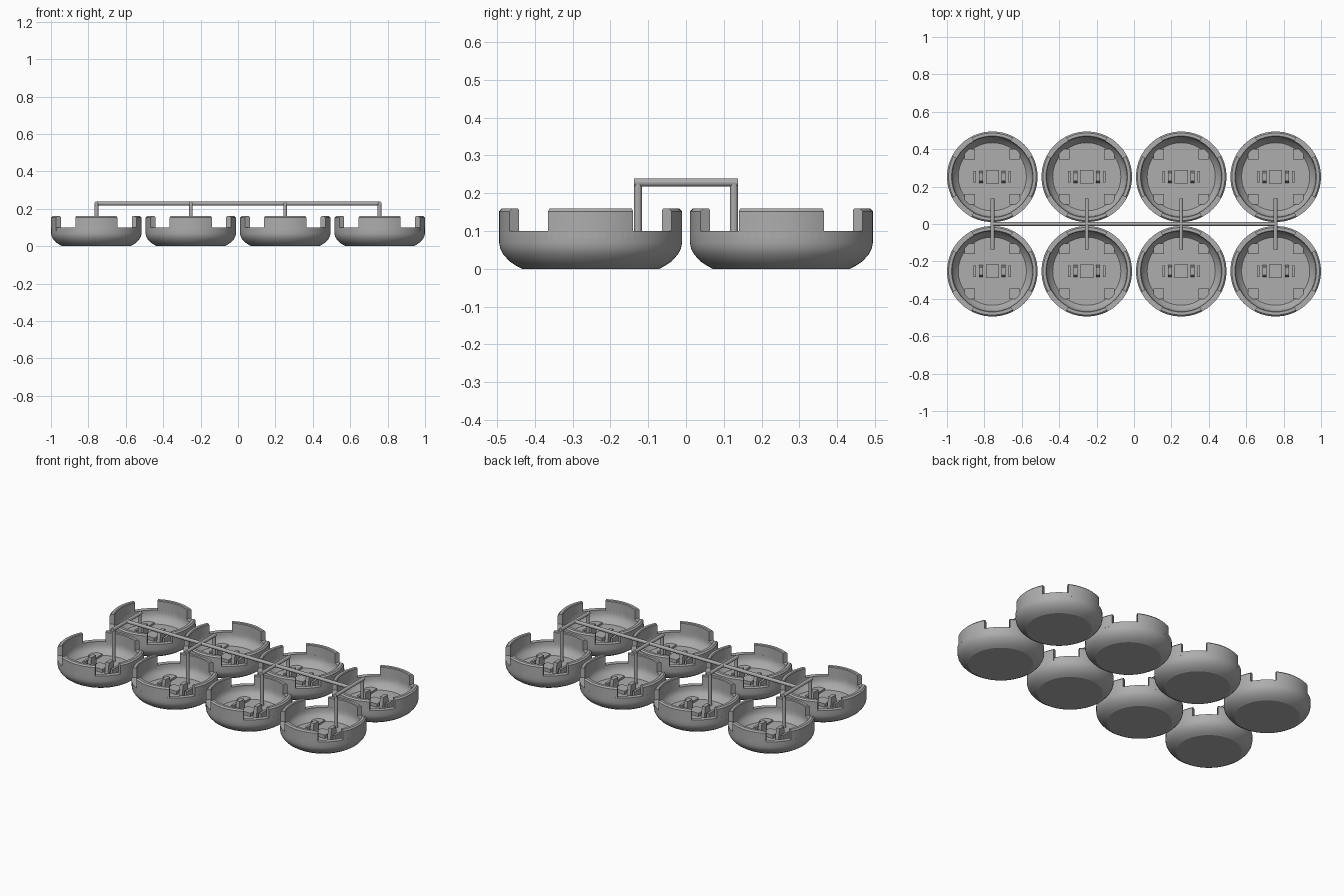
import bpy, bmesh
from math import cos, sin, radians, pi
from mathutils import Matrix, Vector

cube = bpy.data.objects.get("Cube")
if cube:
    bpy.data.objects.remove(cube, do_unlink=True)

grey = bpy.data.materials.new("plain grey")
grey.use_nodes = True
GREY = (0.42, 0.42, 0.42, 1)
grey.diffuse_color = GREY
grey.node_tree.nodes["Principled BSDF"].inputs["Base Color"].default_value = GREY

PITCH = 0.505
R_OUT, R_IN, FLOOR, RIM, TOP = 0.242, 0.214, 0.03, 0.10, 0.16


def add_box(bm, centre, size):
    m = Matrix.Translation(centre) @ Matrix.Diagonal((*size, 1))
    return bmesh.ops.create_cube(bm, size=1, matrix=m)["verts"]


def add_rod(bm, a, b, radius):
    a, b = Vector(a), Vector(b)
    d = b - a
    m = Matrix.Translation((a + b) / 2) @ d.to_track_quat("Z", "Y").to_matrix().to_4x4()
    bmesh.ops.create_cone(bm, cap_ends=True, segments=12, radius1=radius,
                          radius2=radius, depth=d.length, matrix=m)


def finish(bm, name):
    bmesh.ops.recalc_face_normals(bm, faces=bm.faces)
    mesh = bpy.data.meshes.new(name)
    bm.to_mesh(mesh)
    bm.free()
    mesh.materials.append(grey)
    return mesh


def place(name, mesh, location=(0, 0, 0)):
    ob = bpy.data.objects.new(name, mesh)
    ob.location = location
    bpy.context.collection.objects.link(ob)
    return ob


def smooth(ob):
    bpy.ops.object.select_all(action="DESELECT")
    ob.select_set(True)
    bpy.context.view_layer.objects.active = ob
    bpy.ops.object.shade_smooth_by_angle(angle=radians(25))


# Shallow bowl with a rounded underside and a sloped inner wall
def bowl_mesh():
    bm = bmesh.new()
    profile = [(0, 0), (0.182, 0), (0.197, 0.008), (0.215, 0.02), (0.231, 0.038),
               (0.239, 0.053), (R_OUT, 0.068), (R_OUT, RIM), (R_IN, RIM),
               (R_IN, 0.075), (0.205, 0.055), (0.182, FLOOR), (0, FLOOR)]
    verts = [bm.verts.new((r, 0, z)) for r, z in profile]
    edges = [bm.edges.new(pair) for pair in zip(verts, verts[1:])]
    bmesh.ops.spin(bm, geom=verts + edges, axis=(0, 0, 1), cent=(0, 0, 0),
                   angle=2 * pi, steps=72)
    bmesh.ops.remove_doubles(bm, verts=bm.verts, dist=1e-4)
    return finish(bm, "bowl")


# Four curved wall tabs standing on the rim
def tabs_mesh():
    bm = bmesh.new()
    c = 0.008
    section = [(R_IN, RIM - 0.02), (R_OUT, RIM - 0.02), (R_OUT, TOP - c),
               (R_OUT - c, TOP), (R_IN + c / 2, TOP), (R_IN, TOP - c / 2)]
    steps, half = 12, radians(27.7)
    for k in range(4):
        rings = []
        for i in range(steps + 1):
            a = k * pi / 2 - half + 2 * half * i / steps
            rings.append([bm.verts.new((r * cos(a), r * sin(a), z)) for r, z in section])
        for p, q in zip(rings, rings[1:]):
            for j in range(len(section)):
                n = (j + 1) % len(section)
                bm.faces.new((p[j], p[n], q[n], q[j]))
        bm.faces.new(rings[0])
        bm.faces.new(rings[-1])
    return finish(bm, "wall_tabs")


# Centre clip: low block, two upright jaws, two outer ribs
def clip_mesh():
    bm = bmesh.new()
    add_box(bm, (0, 0, 0.038), (0.07, 0.07, 0.026))
    for s in (-1, 1):
        jaw = add_box(bm, (s * 0.06, 0, 0.06), (0.022, 0.066, 0.07))
        for v in jaw:
            if v.co.z > 0.06:
                v.co.y *= 0.65
        add_box(bm, (s * 0.094, 0, 0.045), (0.014, 0.062, 0.04))
    return finish(bm, "centre_clip")


# Low pads on the floor diagonals, running into the sloped wall
def pads_mesh():
    bm = bmesh.new()
    for sx in (-1, 1):
        for sy in (-1, 1):
            add_box(bm, (sx * 0.12, sy * 0.12, 0.034), (0.055, 0.055, 0.016))
    return finish(bm, "floor_pads")


parts = {"bowl": bowl_mesh(), "wall_tabs": tabs_mesh(),
         "centre_clip": clip_mesh(), "floor_pads": pads_mesh()}
columns = [(i - 1.5) * PITCH for i in range(4)]
for row, y in (("front", -PITCH / 2), ("back", PITCH / 2)):
    for i, x in enumerate(columns):
        for part, mesh in parts.items():
            ob = place(f"{row}_{part}_{i + 1}", mesh, (x, y, 0))
            if i == 0 and row == "front" and part in ("bowl", "wall_tabs"):
                smooth(ob)

# Connecting frame: a long runner with a two-legged bridge at each column
BAR_Z, LEG_Y, ROD = 0.228, 0.127, 0.0105
bm = bmesh.new()
add_rod(bm, (columns[0], 0, BAR_Z), (columns[-1], 0, BAR_Z), ROD)
runner = place("long_runner", finish(bm, "long_runner"))
smooth(runner)
for i, x in enumerate(columns):
    bm = bmesh.new()
    add_rod(bm, (x, -LEG_Y - ROD, BAR_Z), (x, LEG_Y + ROD, BAR_Z), ROD)
    for s in (-1, 1):
        add_rod(bm, (x, s * LEG_Y, FLOOR - 0.005), (x, s * LEG_Y, BAR_Z), ROD)
    smooth(place(f"bridge_{i + 1}", finish(bm, "bridge")))
